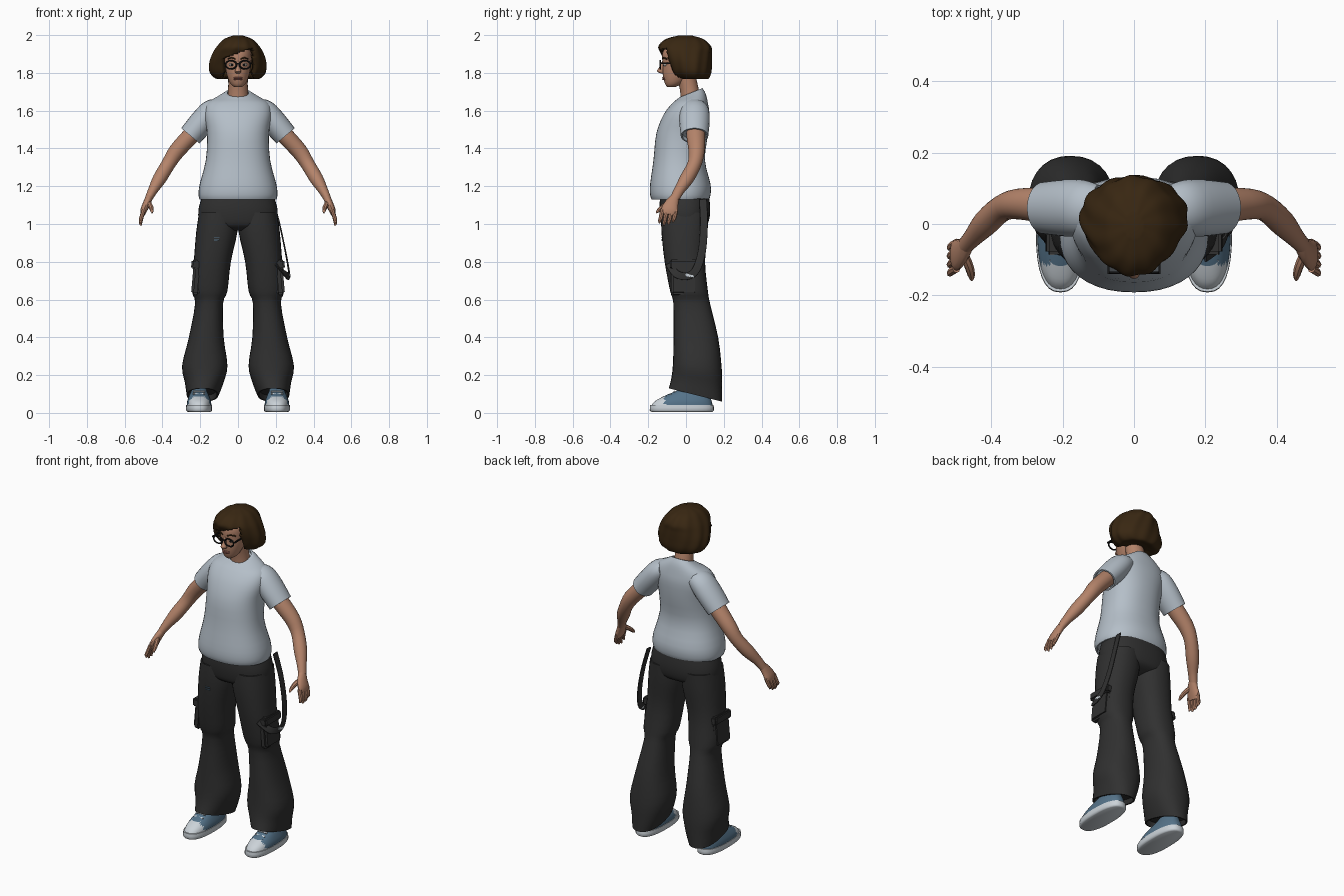
import bpy, bmesh, math
from mathutils import Vector

start_cube = bpy.data.objects.get("Cube")
if start_cube:
    bpy.data.objects.remove(start_cube, do_unlink=True)


def material(name, *rgb):
    mat = bpy.data.materials.new(name)
    mat.use_nodes = True
    mat.diffuse_color = (*rgb, 1)
    mat.node_tree.nodes["Principled BSDF"].inputs["Base Color"].default_value = (*rgb, 1)
    return mat


SKIN = material("skin", .46, .23, .145)
HAIR = material("brown hair", .04, .02, .006)
SHIRT = material("pale grey shirt", .46, .52, .58)
CLOTH = material("black cloth", .03, .03, .03)
BLUE = material("denim blue", .09, .17, .25)
WHITE = material("shoe white", .6, .65, .69)
FRAME = material("glasses black", .008, .008, .008)
LIPS = material("lips", .3, .11, .085)
EYE = material("eye white", .6, .58, .55)
AXIS = {"x": Vector((1, 0, 0)), "y": Vector((0, 1, 0))}


def finish(name, bm, mats):
    mesh = bpy.data.meshes.new(name)
    bm.to_mesh(mesh)
    bm.free()
    for mat in mats:
        mesh.materials.append(mat)
    obj = bpy.data.objects.new(name, mesh)
    bpy.context.collection.objects.link(obj)
    return obj


def spline(rings, steps):
    """Smoothly fill in rings between the given ones."""
    pts = [tuple(r) + (0,) * (6 - len(r)) for r in rings]
    pad = [pts[0]] + pts + [pts[-1]]
    out = []
    for a, b, c, d in zip(pad, pad[1:], pad[2:], pad[3:]):
        for s in range(steps):
            t = s / steps
            out.append([q + t / 2 * (r - p + t * (2 * p - 5 * q + 4 * r - w + t * (3 * (q - r) + w - p)))
                        for p, q, r, w in zip(a, b, c, d)])
    return out + [list(pts[-1])]


def loft(name, mats, rings, side=1, flat=False, ref="y", power=2, n=24, steps=3,
         ripple=0, hollow=0, cut=None, paint=None):
    """Skin over rings of x, y, z, width radius, depth radius, tilt."""
    bm = bmesh.new()
    rings = spline(rings, steps)
    centres = [Vector(r[:3]) for r in rings]
    loops = []
    for i, (x, y, z, rx, ry, tilt) in enumerate(rings):
        t = centres[min(i + 1, len(rings) - 1)] - centres[max(i - 1, 0)]
        t = Vector((0, 0, 1)) if flat else t.normalized()
        u = (AXIS[ref] - t * AXIS[ref].dot(t)).normalized()
        v = t.cross(u)
        loop = []
        for k in range(n):
            a = math.tau * k / n
            c, s = math.cos(a), math.sin(a)
            c = math.copysign(abs(c) ** (2 / power), c)
            s = math.copysign(abs(s) ** (2 / power), s)
            swell = 1 + ripple * math.sin(11 * a + z * 25)
            co = centres[i] + (v * rx * c + u * ry * s) * swell
            co.z += tilt * (co.y - y)
            co.x *= side
            loop.append(bm.verts.new(co))
        loops.append(loop)
    for a, b in zip(loops, loops[1:]):
        for k in range(n):
            bm.faces.new((a[k], a[k - 1], b[k - 1], b[k]))
    caps = [bm.faces.new(loops[0]), bm.faces.new(loops[-1])]
    bmesh.ops.recalc_face_normals(bm, faces=bm.faces)
    if hollow:
        bmesh.ops.inset_individual(bm, faces=caps, thickness=.008, depth=0)
        bmesh.ops.inset_individual(bm, faces=caps, thickness=.002, depth=-hollow)
    if cut:
        gone = [f for f in bm.faces if cut(f.calc_center_median())]
        bmesh.ops.delete(bm, geom=gone, context="FACES")
    if paint:
        for f in bm.faces:
            f.material_index = paint(f.calc_center_median())
    return finish(name, bm, mats)


def box(name, mat, centre, size, rot=(0, 0, 0), bevel=0):
    bm = bmesh.new()
    bmesh.ops.create_cube(bm, size=1)
    bmesh.ops.scale(bm, vec=size, verts=bm.verts)
    if bevel:
        bmesh.ops.bevel(bm, geom=bm.edges[:], offset=bevel, segments=2, affect="EDGES")
    obj = finish(name, bm, [mat])
    obj.location, obj.rotation_euler = centre, rot
    return obj


def ball(name, mat, centre, size):
    bm = bmesh.new()
    bmesh.ops.create_uvsphere(bm, u_segments=16, v_segments=10, radius=1)
    bmesh.ops.scale(bm, vec=size, verts=bm.verts)
    obj = finish(name, bm, [mat])
    obj.location = centre
    return obj


def tube(name, mat, points, r, side=1):
    return loft(name, [mat], [(*p, r, r) for p in points], side, n=8, ref="x")


# Head and neck
loft("neck", [SKIN], [(0, .03, 1.63, .058, .055), (0, .018, 1.71, .052, .05),
                      (0, 0, 1.79, .052, .05)], flat=True)
loft("head", [SKIN], [(0, -.078, 1.725, .018, .02), (0, -.066, 1.742, .04, .045),
                      (0, -.045, 1.79, .06, .078), (0, -.033, 1.85, .07, .091),
                      (0, -.03, 1.91, .07, .094), (0, -.02, 1.96, .05, .07)], flat=True)
loft("nose", [SKIN], [(0, -.118, 1.862, .007, .008), (0, -.13, 1.83, .01, .012),
                      (0, -.136, 1.808, .017, .018), (0, -.125, 1.797, .01, .008)], flat=True, n=12)
for dz in (0, .008):
    ball("lip", LIPS, (0, -.115, 1.766 + dz), (.024, .011, .005))

# Bobbed hair with a slanted opening for the face
hair = loft("hair", [HAIR], [(0, .03, 1.775, .06, .05), (0, .034, 1.768, .11, .083),
                             (0, .025, 1.8, .146, .108), (0, .014, 1.85, .15, .121),
                             (0, .001, 1.9, .135, .133), (0, -.007, 1.94, .112, .138),
                             (0, -.007, 1.978, .075, .1), (0, -.004, 1.998, .025, .035)],
            flat=True, n=72, steps=6, ripple=.022,
            cut=lambda c: abs(c.x) < .086 and c.y < 0 and c.z < 1.905 + .35 * c.x)
shell = hair.modifiers.new("thickness", "SOLIDIFY")
shell.thickness, shell.offset = .035, -1

# Eyes, brows and glasses
for side in (1, -1):
    ball("eye", EYE, (side * .033, -.111, 1.843), (.015, .008, .008))
    ball("iris", FRAME, (side * .033, -.118, 1.843), (.006, .004, .006))
    tube("eyebrow", HAIR, [(.014, -.123, 1.873), (.035, -.118, 1.88), (.054, -.1, 1.873)], .004, side)
    bm = bmesh.new()
    outline = []
    for k in range(24):
        a = math.tau * k / 24
        ring = []
        for j in range(6):
            b = math.tau * j / 6
            grow = .0045 * math.cos(b)
            ring.append(bm.verts.new((side * .037 + (.029 + grow) * math.cos(a),
                                      -.137 + .004 * math.sin(b),
                                      1.843 + (.022 + grow) * math.sin(a))))
        outline.append(ring)
    for k in range(24):
        for j in range(6):
            bm.faces.new((outline[k - 1][j - 1], outline[k][j - 1], outline[k][j], outline[k - 1][j]))
    bmesh.ops.recalc_face_normals(bm, faces=bm.faces)
    finish("glasses_rim", bm, [FRAME])
    box("glasses_temple", FRAME, (side * .072, -.085, 1.852), (.006, .11, .008))
box("glasses_bridge", FRAME, (0, -.138, 1.85), (.018, .006, .006))

# Shirt body
loft("shirt", [SHIRT], [(0, -.03, 1.13, .203, .152), (0, -.03, 1.155, .209, .16),
                        (0, -.03, 1.21, .203, .16), (0, -.036, 1.34, .17, .136),
                        (0, -.02, 1.48, .164, .137), (0, .003, 1.58, .178, .121),
                        (0, .022, 1.64, .163, .094), (0, .028, 1.675, .105, .076, .2),
                        (0, .026, 1.695, .064, .061, .4)],
     flat=True, n=40, power=2.25, hollow=.02)

for side in (1, -1):
    # Sleeve, arm and hand
    loft("sleeve", [SHIRT], [(.1, .045, 1.615, .05, .065), (.14, .045, 1.595, .064, .078),
                             (.19, .045, 1.54, .067, .08), (.252, .045, 1.467, .063, .073)],
         side, hollow=.02)
    loft("arm", [SKIN], [(.19, .05, 1.53, .045, .05), (.25, .052, 1.467, .046, .05),
                         (.325, .056, 1.385, .043, .043), (.37, .044, 1.315, .037, .037),
                         (.415, .004, 1.24, .036, .037), (.45, -.035, 1.18, .026, .028),
                         (.473, -.06, 1.135, .02, .025)], side)
    loft("palm", [SKIN], [(.468, -.055, 1.145, .02, .023), (.483, -.075, 1.11, .02, .036),
                          (.498, -.087, 1.075, .018, .044), (.504, -.092, 1.05, .012, .038)], side, n=16)
    for i in range(4):
        y = -.125 + .024 * i
        drop = (.012, 0, .003, .016)[i]
        loft("finger", [SKIN], [(.498, y, 1.075, .011, .012), (.511, y - .008, 1.035, .011, .011),
                                (.516, y - .014, 1.005 + drop, .009, .009),
                                (.511, y - .016, .992 + drop, .003, .003)], side, n=8)
    loft("thumb", [SKIN], [(.478, -.085, 1.115, .014, .014), (.463, -.118, 1.095, .013, .013),
                           (.456, -.145, 1.072, .01, .01), (.455, -.158, 1.058, .003, .003)],
         side, n=8, ref="x")

    # Flared trouser leg with cargo pocket
    loft("trouser_leg", [CLOTH], [(.106, -.006, 1.06, .1, .125), (.112, -.008, .96, .109, .122),
                                  (.136, -.006, .8, .098, .107), (.15, .016, .645, .094, .1),
                                  (.153, .03, .58, .074, .097), (.168, .052, .4, .092, .118),
                                  (.176, .06, .25, .12, .129, -.1), (.179, .057, .16, .102, .134, -.2),
                                  (.188, .05, .095, .084, .141, -.25)],
         side, flat=True, n=28, power=2.3, hollow=.03)
    box("cargo_pocket", CLOTH, (side * .218, -.01, .72), (.045, .14, .19), (0, side * -.09, 0), .012)
    box("pocket_flap", CLOTH, (side * .222, -.01, .785), (.05, .15, .05), (0, side * -.09, 0), .008)

    # Canvas shoe
    loft("shoe_sole", [WHITE], [(.206, -.022, .005, .06, .16), (.206, -.022, .014, .069, .17),
                                (.206, -.022, .042, .068, .168)],
         side, flat=True, power=2.5, n=32, steps=2)
    loft("shoe_upper", [BLUE, WHITE], [(.206, -.022, .038, .065, .163), (.206, -.014, .062, .063, .15),
                                       (.206, .004, .088, .054, .122), (.206, .03, .115, .042, .085),
                                       (.206, .05, .135, .036, .06)],
         side, flat=True, power=2.4, n=40, steps=4, paint=lambda c: int(c.y < -.112))
    for i in range(3):
        box("shoelace", WHITE, (side * .206, -.103 + .021 * i, .085 + .014 * i),
            (.062, .008, .007), (.6, 0, 0))

# Trouser seat
loft("trouser_seat", [CLOTH], [(0, -.02, .965, .09, .06), (0, -.008, .99, .19, .112),
                               (0, -.005, 1.03, .209, .129), (0, -.006, 1.09, .207, .134),
                               (0, -.008, 1.16, .185, .128)], flat=True, n=36, power=2.3)
for i in range(2):
    box("thigh_tag", BLUE, (-.113, -.13, .915 + .012 * i), (.03, .006, .004))

# Hanging strap loop with clasp on the left hip
loft("strap", [CLOTH], [(.185, .09, 1.13, .02, .004), (.22, .095, 1.0, .02, .004),
                        (.25, .085, .86, .021, .004), (.268, .055, .76, .021, .004),
                        (.27, .01, .725, .02, .004), (.25, -.05, .735, .02, .004),
                        (.2, -.09, .79, .02, .004)], ref="x", power=4, n=16, steps=5)
box("strap_clasp", WHITE, (.272, .02, .727), (.01, .045, .014), (-.2, 0, 0), .002)

# Smooth shading with crisp folds
bpy.ops.object.select_all(action="DESELECT")
for obj in bpy.context.collection.objects:
    if obj.type == "MESH":
        obj.select_set(True)
        bpy.context.view_layer.objects.active = obj
bpy.ops.object.shade_smooth_by_angle(angle=math.radians(42))
